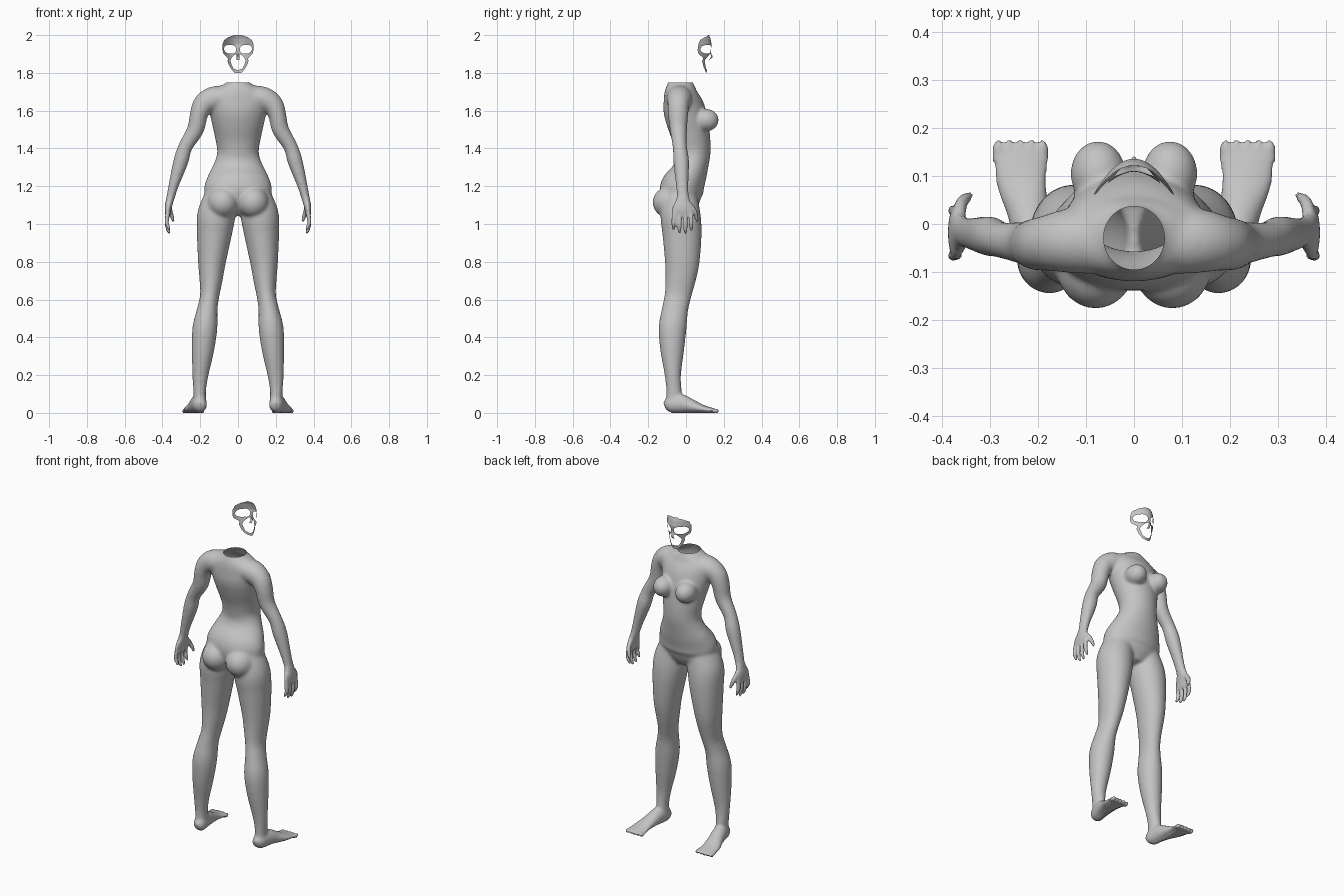
import bpy, bmesh, math
from mathutils import Vector, Matrix

if "Cube" in bpy.data.objects:
    bpy.data.objects.remove(bpy.data.objects["Cube"])

grey = bpy.data.materials.new("plain grey")
grey.diffuse_color = (0.55, 0.55, 0.55, 1)
grey.use_nodes = True
grey.node_tree.nodes["Principled BSDF"].inputs["Base Color"].default_value = grey.diffuse_color


def lerp_table(table, t):
    """Piecewise linear lookup, zero outside the table."""
    for (t0, v0), (t1, v1) in zip(table, table[1:]):
        if t0 <= t <= t1:
            return v0 + (v1 - v0) * (t - t0) / (t1 - t0)
    return 0.0


def spline(pts, steps=5):
    """Catmull-Rom through rows of any length."""
    rows = [Vector(p) for p in pts]
    out = []
    for i in range(len(rows) - 1):
        p0, p1, p2 = rows[max(i - 1, 0)], rows[i], rows[i + 1]
        p3 = rows[min(i + 2, len(rows) - 1)]
        for k in range(steps):
            t = k / steps
            out.append(p1 + (p2 - p0) * (0.5 * t)
                       + (p0 * 2 - p1 * 5 + p2 * 4 - p3) * (0.5 * t * t)
                       + (p1 * 3 - p0 - p2 * 3 + p3) * (0.5 * t ** 3))
    return out + [rows[-1]]


def tube(bm, pts, side=1, ref=(0, 1, 0), n=28):
    """Closed tube; each point is x, y, z, radius across, radius along ref."""
    rows = spline(pts)
    cs = [Vector((r[0] * side, r[1], r[2])) for r in rows]
    rings = []
    for i, (c, r) in enumerate(zip(cs, rows)):
        t = (cs[min(i + 1, len(cs) - 1)] - cs[max(i - 1, 0)]).normalized()
        u = Vector(ref)
        u = (u - t * t.dot(u)).normalized()
        v = t.cross(u)
        rings.append([bm.verts.new(c + v * r[3] * math.cos(a) + u * r[4] * math.sin(a))
                      for a in (2 * math.pi * k / n for k in range(n))])
    faces = [bm.faces.new((a[k], a[(k + 1) % n], b[(k + 1) % n], b[k]))
             for a, b in zip(rings, rings[1:]) for k in range(n)]
    faces += [bm.faces.new(rings[0]), bm.faces.new(rings[-1])]
    bmesh.ops.recalc_face_normals(bm, faces=faces)


def sections(table):
    """Rows of z, centre x, half width, back y, front y -> tube points."""
    return [(cx, (yb + yf) / 2, z, w, (yf - yb) / 2) for z, cx, w, yb, yf in table]


def blob(bm, centre, radii):
    m = Matrix.Translation(centre) @ Matrix.Diagonal((*radii, 1))
    bmesh.ops.create_uvsphere(bm, u_segments=32, v_segments=20, radius=1, matrix=m)


def add_object(name, bm):
    mesh = bpy.data.meshes.new(name)
    bm.to_mesh(mesh)
    bm.free()
    mesh.materials.append(grey)
    ob = bpy.data.objects.new(name, mesh)
    bpy.context.collection.objects.link(ob)
    for p in mesh.polygons:
        p.use_smooth = True
    return ob


bm = bmesh.new()

# torso
tube(bm, sections([
    (1.05, 0, .06, -.07, .045), (1.10, 0, .15, -.11, .07), (1.18, 0, .180, -.14, .095),
    (1.26, 0, .156, -.085, .11), (1.32, 0, .127, -.06, .12), (1.38, 0, .110, -.06, .13),
    (1.46, 0, .122, -.075, .128), (1.55, 0, .142, -.105, .115), (1.62, 0, .155, -.122, .095),
    (1.68, 0, .160, -.118, .065), (1.72, 0, .115, -.108, .05), (1.75, 0, .06, -.095, .036),
    (1.79, 0, .05, -.09, .03)]), n=48)

for s in (1, -1):
    # breast and buttock
    blob(bm, (s * .075, .105, 1.55), (.058, .069, .06))
    blob(bm, (s * .080, -.085, 1.115), (.083, .092, .085))
    # leg
    tube(bm, sections([
        (1.15, .09, .085, -.12, .06), (1.05, .114, .101, -.135, .077),
        (.95, .125, .093, -.125, .083), (.80, .138, .074, -.112, .072),
        (.70, .143, .061, -.11, .05), (.62, .150, .051, -.114, .028),
        (.55, .162, .054, -.127, .012), (.45, .175, .066, -.145, .003),
        (.33, .186, .059, -.136, -.010), (.20, .199, .043, -.113, -.026),
        (.12, .203, .034, -.105, -.023), (.05, .200, .033, -.106, -.02)]), s)
    # foot and toes
    tube(bm, [(.20, -.113, .033, .02, .022), (.20, -.09, .041, .036, .041),
              (.21, -.03, .050, .041, .050), (.222, .03, .036, .045, .036),
              (.235, .09, .021, .055, .021), (.237, .14, .013, .059, .013),
              (.237, .162, .010, .058, .009)], s, ref=(0, 0, 1))
    for i in range(5):
        blob(bm, (s * (.191 + .023 * i), .155, .011), (.012, .021, .011))
    # shoulder and arm
    tube(bm, [(.04, -.035, 1.672, .062, .07), (.13, -.035, 1.662, .066, .068),
              (.182, -.04, 1.632, .058, .058), (.207, -.042, 1.58, .048, .054),
              (.225, -.04, 1.50, .045, .046), (.278, -.033, 1.41, .038, .038),
              (.303, -.025, 1.33, .040, .042), (.342, -.02, 1.20, .027, .033),
              (.359, -.015, 1.13, .022, .032)], s)
    # palm, fingers and thumb
    tube(bm, [(.356, -.015, 1.15, .022, .031), (.365, -.017, 1.11, .020, .045),
              (.371, -.018, 1.075, .017, .057), (.372, -.018, 1.04, .012, .056)], s)
    for y, tip in ((-.066, .970), (-.035, .952), (-.003, .950), (.028, .965)):
        tube(bm, [(.372, y * .95, 1.06, .012, .012), (.377, y, 1.01, .011, .0115),
                  (.371, y, tip + .02, .010, .010), (.362, y, tip, .006, .006)], s, n=14)
    tube(bm, [(.366, .010, 1.11, .014, .016), (.360, .042, 1.07, .013, .014),
              (.350, .054, 1.04, .011, .011), (.342, .060, 1.015, .007, .007)], s, n=14)

# fuse everything into one skin
rough = add_object("rough_body", bm)
mod = rough.modifiers.new("fuse", 'REMESH')
mod.mode = 'VOXEL'
mod.voxel_size = 0.006
graph = bpy.context.evaluated_depsgraph_get()
skin = bpy.data.meshes.new_from_object(rough.evaluated_get(graph))
bm = bmesh.new()
bm.from_mesh(skin)
bpy.data.objects.remove(rough)
bpy.data.meshes.remove(skin)

# soften the body strongly, hands and toes lightly
fine = [v for v in bm.verts if (abs(v.co.x) > .33 and v.co.z < 1.11)
        or (v.co.z < .04 and v.co.y > .13)]
keep = set(fine)
coarse = [v for v in bm.verts if v not in keep]
for _ in range(14):
    bmesh.ops.smooth_vert(bm, verts=coarse, factor=0.5, use_axis_x=True,
                          use_axis_y=True, use_axis_z=True)
bmesh.ops.smooth_vert(bm, verts=fine, factor=0.5, use_axis_x=True,
                      use_axis_y=True, use_axis_z=True)
# soles on the ground, open neck
for v in bm.verts:
    if v.co.z < .004:
        v.co.z = 0
bmesh.ops.bisect_plane(bm, geom=bm.verts[:] + bm.edges[:] + bm.faces[:],
                       plane_co=(0, 0, 1.748), plane_no=(0, 0, 1), clear_outer=True)
add_object("body", bm)

# thin curved face mask with eye and mouth openings
OUTLINE = [(1.80, .014), (1.807, .026), (1.83, .043), (1.86, .055), (1.875, .053),
           (1.885, .060), (1.90, .077), (1.92, .083), (1.95, .083), (1.975, .074),
           (1.99, .050), (2.0, .018)]
MOUTH = [(1.815, .004), (1.822, .022), (1.845, .034), (1.865, .041), (1.88, .033), (1.897, .016)]
DEPTH = [(1.79, .108), (1.83, .112), (1.87, .118), (1.91, .130), (1.95, .136), (1.98, .130), (2.01, .118)]


def in_mask(x, z):
    x = abs(x)
    eye = abs((x - .041) / .031) ** 2.4 + abs((z - .06 * (x - .04) - 1.925) / .023) ** 2.4 < 1
    nose = z > 1.868 and x < .006 + .10 * (1.897 - z)
    mouth = x < lerp_table(MOUTH, z) and not nose
    return x < lerp_table(OUTLINE, z) and not eye and not mouth


STEP = .0025
bm = bmesh.new()
grid = {}


def mask_vert(i, j):
    if (i, j) not in grid:
        x, z = i * STEP, 1.80 + j * STEP
        nose = .018 * math.exp(-(x / .01) ** 2 - ((z - 1.885) / .016) ** 2)
        grid[i, j] = bm.verts.new((x, lerp_table(DEPTH, z) - 10.5 * x * x + nose, z))
    return grid[i, j]


for i in range(-36, 36):
    for j in range(80):
        if in_mask((i + .5) * STEP, 1.80 + (j + .5) * STEP):
            bm.faces.new([mask_vert(*c) for c in
                          ((i, j), (i, j + 1), (i + 1, j + 1), (i + 1, j))])
edge = [v for v in bm.verts if v.is_boundary and 1.803 < v.co.z < 1.998]
for _ in range(2):
    bmesh.ops.smooth_vert(bm, verts=edge, factor=0.4, use_axis_x=True,
                          use_axis_y=True, use_axis_z=True)
add_object("face_mask", bm)
